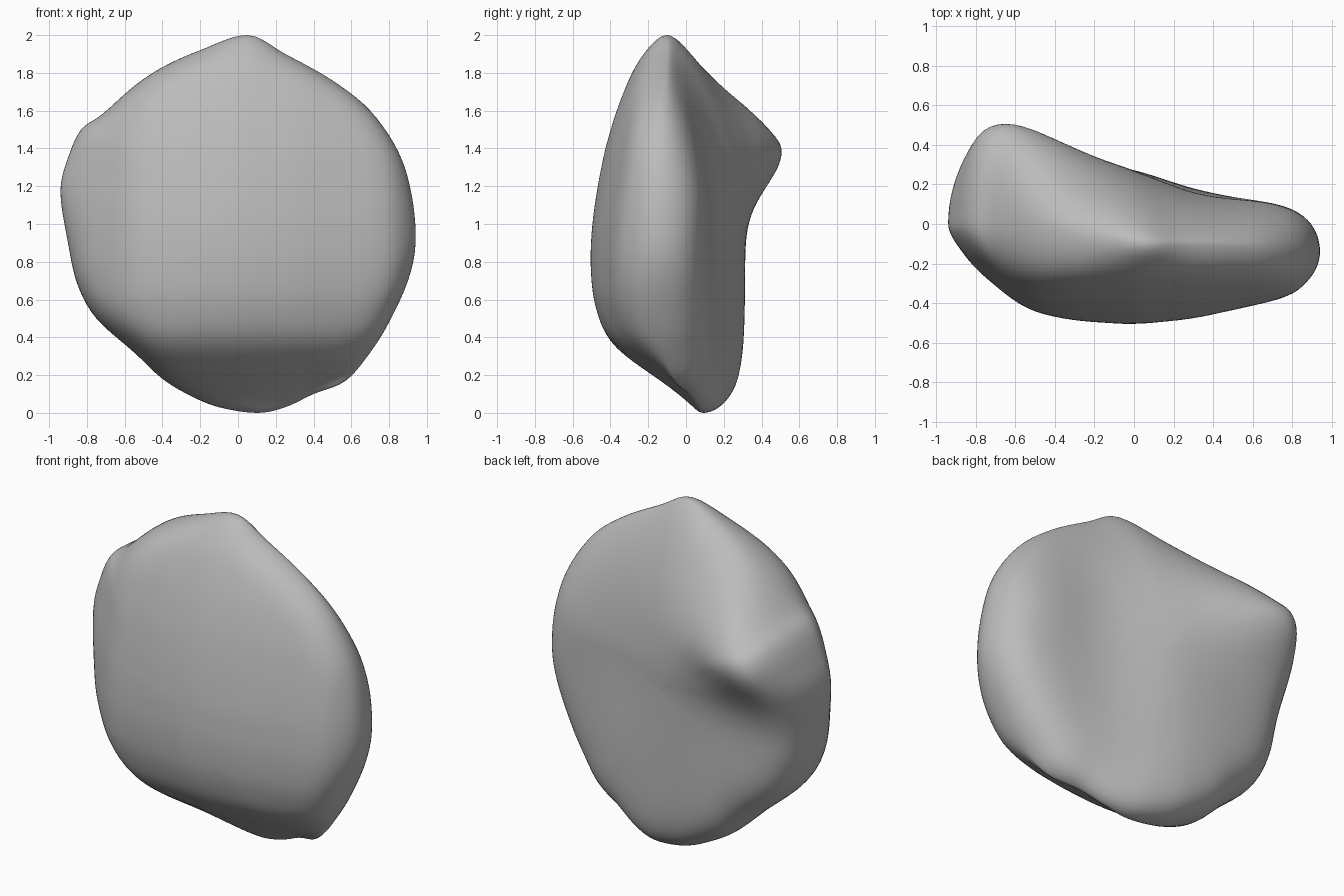
import bpy, bmesh, math

if "Cube" in bpy.data.objects:
    bpy.data.objects.remove(bpy.data.objects["Cube"])

# Rim of the boulder: x, y, z going clockwise seen from the front
RIM = [(.05, -.10, 2.0), (.25, -.10, 1.90), (.5, -.11, 1.76), (.7, -.13, 1.60), (.85, -.14, 1.38),
       (.92, -.14, 1.15), (.94, -.14, .9), (.9, -.14, .7), (.8, -.13, .48), (.7, -.11, .32),
       (.57, -.06, .17), (.4, .02, .10), (.25, .07, .03), (.1, .09, 0), (-.1, .10, .03),
       (-.25, .09, .09), (-.4, .08, .18), (-.55, .06, .32), (-.75, .03, .5), (-.85, .01, .68),
       (-.9, 0, .9), (-.94, 0, 1.17), (-.9, 0, 1.35), (-.83, .01, 1.5),
       (-.72, .01, 1.58), (-.55, -.01, 1.73), (-.4, -.03, 1.83), (-.2, -.07, 1.92)]
# Back surface depth across x
BACK = [(-1, .28), (-.7, .30), (-.45, .315), (-.2, .31), (0, .28), (.2, .21), (.4, .155), (.6, .13), (1, .07)]
# How far the front falls away across x and up z
FRONT_X = [(-.94, .42), (-.87, .31), (-.75, .24), (-.6, .11), (-.5, .06), (-.3, .02), (0, 0),
           (.3, .03), (.5, .075), (.75, .13), (.9, .19), (.94, .26)]
FRONT_Z = [(0, .55), (.1, .465), (.2, .335), (.3, .18), (.4, .08), (.6, .015), (.8, 0), (1, .01),
           (1.2, .04), (1.4, .08), (1.6, .14), (1.8, .22), (1.9, .275), (2, .34)]
SUB, RINGS = 5, 30


def spline(a, b, c, d, t):
    return tuple(.5 * (2 * q + (r - p) * t + (2 * p - 5 * q + 4 * r - s) * t * t
                       + (3 * q - p - 3 * r + s) * t ** 3) for p, q, r, s in zip(a, b, c, d))


def lookup(table, x):
    for (x0, y0), (x1, y1) in zip(table, table[1:]):
        if x <= x1:
            t = max(0, (x - x0) / (x1 - x0))
            return y0 + (y1 - y0) * t
    return table[-1][1]


def soft(table, x, w):
    return sum(lookup(table, x + w * o / 3) for o in range(-3, 4)) / 7


def front_y(rim, x, z, s):
    face = -.512 + soft(FRONT_X, x, .08) + soft(FRONT_Z, z, .06)
    k = max(0, 1 - s ** 20) ** .5
    return rim[1] + (min(face, rim[1] - .03) - rim[1]) * k


def back_y(rim, x, z, s):
    base = soft(BACK, x, .12) - .32 * max(0, z - 1.1) ** 1.5
    # Slight hollow in the middle of the back
    base -= .025 * math.exp(-((x - .3) / .3) ** 2 - ((z - 1.1) / .4) ** 2)
    k = max(0, 1 - s ** 10) ** .5
    # Blunt horn at the upper left
    dx, dz = x + .76, z - 1.43
    horn = math.exp(-(dx / (.5 if dx > 0 else .24)) ** 2 - (dz / (.34 if dz > 0 else .28)) ** 2)
    return rim[1] + (base - rim[1]) * k + .29 * horn * max(0, 1 - s ** 16) ** .5


n = len(RIM)
rim = [spline(RIM[i - 1], RIM[i], RIM[(i + 1) % n], RIM[(i + 2) % n], j / SUB)
       for i in range(n) for j in range(SUB)]
m = len(rim)

bm = bmesh.new()
edge = [bm.verts.new(p) for p in rim]


def side(depth, flip):
    # Fill from the rim inwards with rings, closing on a centre point
    prev = edge
    for r in range(RINGS - 1, 0, -1):
        s = math.sin(r / RINGS * math.pi / 2)
        ring = []
        for p in rim:
            x, z = p[0] * s, 1 + (p[2] - 1) * s
            ring.append(bm.verts.new((x, depth(p, x, z, s), z)))
        for i in range(m):
            j = (i + 1) % m
            f = (prev[i], prev[j], ring[j], ring[i])
            bm.faces.new(f[::-1] if flip else f)
        prev = ring
    mid = bm.verts.new((0, sum(v.co.y for v in prev) / m, 1))
    for i in range(m):
        f = (prev[i], prev[(i + 1) % m], mid)
        bm.faces.new(f[::-1] if flip else f)


side(front_y, False)
side(back_y, True)
for _ in range(4):
    bmesh.ops.smooth_vert(bm, verts=bm.verts, factor=.5, use_axis_x=False, use_axis_y=True, use_axis_z=False)
bmesh.ops.recalc_face_normals(bm, faces=bm.faces)

mesh = bpy.data.meshes.new("boulder")
bm.to_mesh(mesh)
bm.free()
for f in mesh.polygons:
    f.use_smooth = True
stone = bpy.data.materials.new("grey stone")
stone.diffuse_color = (.5, .5, .5, 1)
stone.use_nodes = True
stone.node_tree.nodes["Principled BSDF"].inputs["Base Color"].default_value = stone.diffuse_color
mesh.materials.append(stone)
boulder = bpy.data.objects.new("boulder", mesh)
bpy.context.collection.objects.link(boulder)
